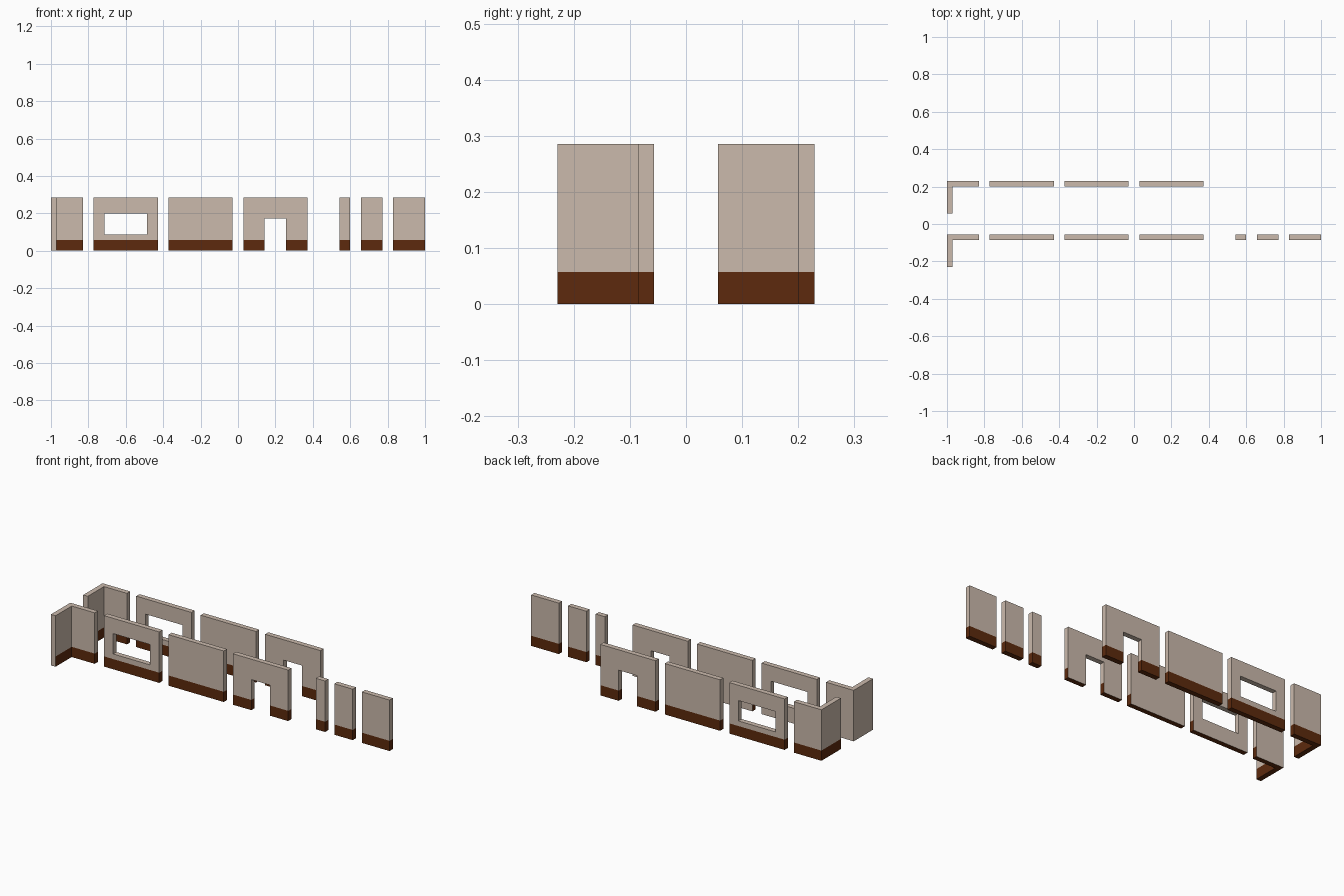
import bpy, bmesh
from mathutils import Vector

if "Cube" in bpy.data.objects:
    bpy.data.objects.remove(bpy.data.objects["Cube"])

U = 2 / 35           # one building module
H = 5                # wall height in modules
SKIRT = 1            # painted skirting height in modules


def material(name, rgb):
    m = bpy.data.materials.new(name)
    m.diffuse_color = (*rgb, 1)
    m.use_nodes = True
    m.node_tree.nodes["Principled BSDF"].inputs["Base Color"].default_value = m.diffuse_color
    return m


PLASTER = material("beige_plaster", (0.597, 0.491, 0.413))
BROWN = material("brown_skirting", (0.109, 0.023, 0.004))


def grid_solid(name, xs, ys, zs, solid, plain):
    """Outer skin of the solid cells of a grid; plain(normal, centre) faces get no skirting."""
    bm = bmesh.new()
    axes = (xs, ys, zs)
    size = [len(a) - 1 for a in axes]

    def filled(c):
        return all(0 <= c[i] < size[i] for i in range(3)) and solid(
            *[(axes[i][c[i]] + axes[i][c[i] + 1]) / 2 for i in range(3)])

    cells = [(i, j, k) for i in range(size[0]) for j in range(size[1]) for k in range(size[2])]
    for c in filter(filled, cells):
        for ax in range(3):
            for side in (0, 1):
                n = list(c)
                n[ax] += 2 * side - 1
                if filled(n):
                    continue
                b, d = (ax + 1) % 3, (ax + 2) % 3
                pts = []
                for p, q in ((0, 0), (1, 0), (1, 1), (0, 1)):
                    idx = list(c)
                    idx[ax] += side
                    idx[b] += p
                    idx[d] += q
                    pts.append(Vector([axes[t][idx[t]] for t in range(3)]))
                if not side:
                    pts.reverse()
                normal = Vector([(2 * side - 1) * (t == ax) for t in range(3)])
                centre = sum(pts, Vector()) / 4
                f = bm.faces.new([bm.verts.new(p * U) for p in pts])
                f.material_index = int(centre.z < SKIRT and not plain(normal, centre))
    bmesh.ops.remove_doubles(bm, verts=bm.verts, dist=1e-5)
    me = bpy.data.meshes.new(name)
    bm.to_mesh(me)
    bm.free()
    me.materials.append(PLASTER)
    me.materials.append(BROWN)
    ob = bpy.data.objects.new(name, me)
    bpy.context.collection.objects.link(ob)


def wall(name, x0, x1, y, one_sided, hole=None):
    """Straight wall with its rear at y; hole = (x0, x1, z0, z1)."""
    xs, zs = {x0, x1}, {0, SKIRT, H}
    if hole:
        xs |= set(hole[:2])
        zs |= set(hole[2:])

    def solid(x, _, z):
        return not (hole and hole[0] < x < hole[1] and hole[2] < z < hole[3])

    grid_solid(name, sorted(xs), [y - 0.5, y], sorted(zs), solid,
               lambda n, c: one_sided and n.y > 0.5)


def corner(name, x, y, one_sided):
    """L-shaped corner wall; the outside faces back and left."""
    grid_solid(name, [x, x + 0.5, x + 3], [y - 3, y - 0.5, y], [0, SKIRT, H],
               lambda px, py, pz: px < x + 0.5 or py > y - 0.5,
               lambda n, c: one_sided and (n.y > 0.5 or n.x < -0.5 or c.y < y - 2.99))


# Two rows: front row has skirting inside only, back row on both sides
for row, y, one in (("exterior", -1, True), ("interior", 4, False)):
    corner(row + "_corner_wall", -17.5, y, one)
    wall(row + "_window_wall", -13.5, -7.5, y, one, (-12.5, -8.5, 1.5, 3.5))
    wall(row + "_plain_wall", -6.5, -0.5, y, one)
    wall(row + "_door_wall", 0.5, 6.5, y, one, (2.5, 4.5, 0, 3))

# Short filler walls
for name, x0, x1 in (("narrow", 9.5, 10.5), ("medium", 11.5, 13.5), ("half", 14.5, 17.5)):
    wall(name + "_filler_wall", x0, x1, -1, False)
